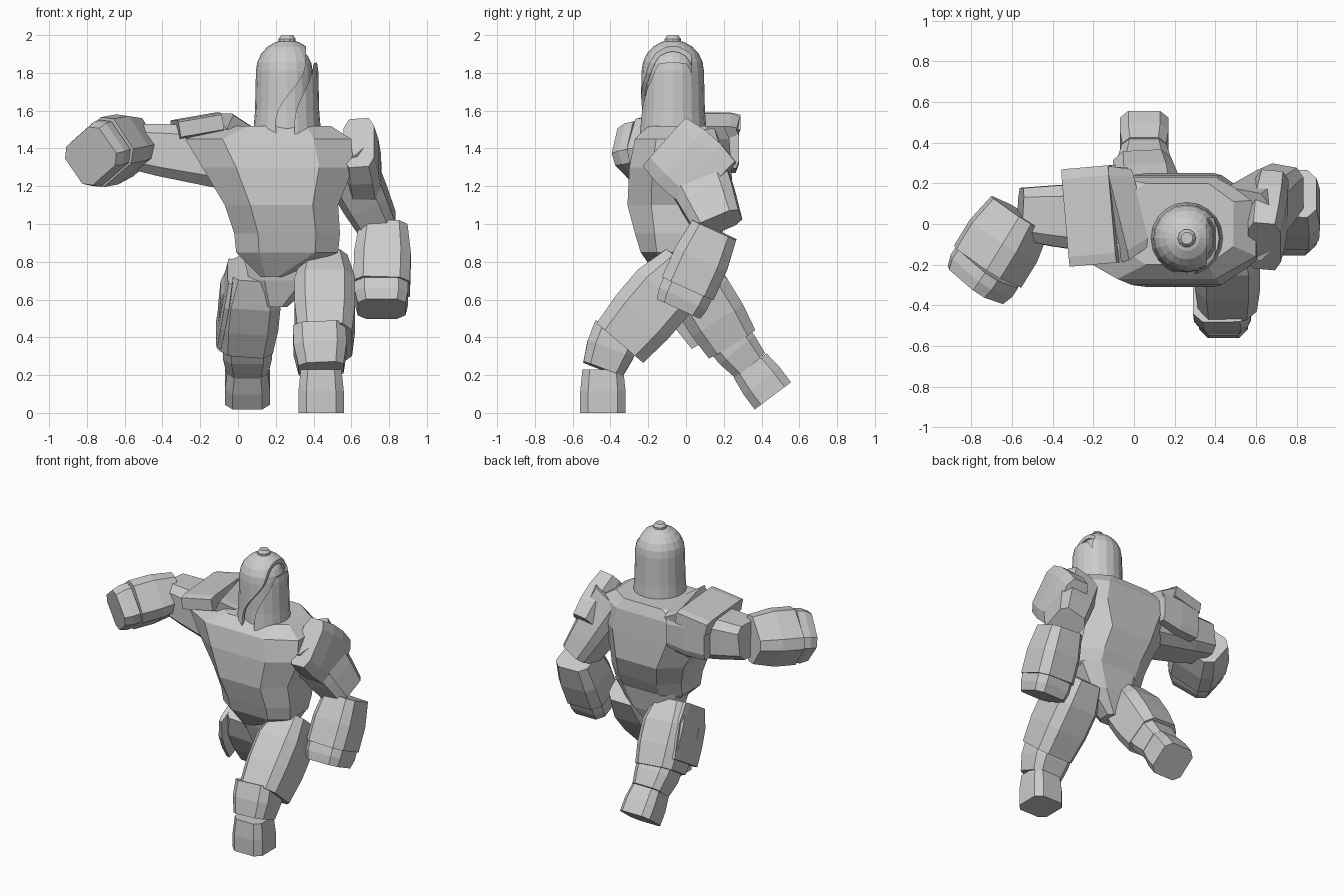
import bpy, bmesh, math
from mathutils import Vector

cube = bpy.data.objects.get("Cube")
if cube:
    bpy.data.objects.remove(cube)

grey = bpy.data.materials.new("light_grey")
grey.use_nodes = True
grey.diffuse_color = (.6, .6, .6, 1)
grey.node_tree.nodes["Principled BSDF"].inputs["Base Color"].default_value = grey.diffuse_color

ACROSS = Vector((1, 0, 0))
UPRIGHT = Vector((0, 0, 1))
TILTED = Vector((.7, -.5, .6))


def bridge(name, loops):
    """Skin a stack of equal loops and cap both ends."""
    bm = bmesh.new()
    rings = [[bm.verts.new(point) for point in loop] for loop in loops]
    count = len(rings[0])
    for lower, upper in zip(rings, rings[1:]):
        for i in range(count):
            j = (i + 1) % count
            bm.faces.new((lower[i], lower[j], upper[j], upper[i]))
    bm.faces.new(rings[0])
    bm.faces.new(rings[-1])
    bmesh.ops.recalc_face_normals(bm, faces=bm.faces)
    mesh = bpy.data.meshes.new(name)
    bm.to_mesh(mesh)
    bm.free()
    mesh.materials.append(grey)
    obj = bpy.data.objects.new(name, mesh)
    bpy.context.collection.objects.link(obj)
    return obj


def octagon(centre, side, other, cut):
    """Rectangle spanned by two half axes, with its corners cut back."""
    half = [(1, cut), (cut, 1), (-cut, 1), (-1, cut)]
    corners = half + [(-a, -b) for a, b in half]
    return [centre + side * a + other * b for a, b in corners]


def limb(name, start, end, width, depth, profile, side=ACROSS, cut=.65):
    """Straight octagonal block whose thickness follows the profile."""
    start, end = Vector(start), Vector(end)
    along = (end - start).normalized()
    side = (side - along * side.dot(along)).normalized()
    other = along.cross(side)
    steps = len(profile) - 1
    return bridge(name, [octagon(start.lerp(end, i / steps), side * width * scale,
                                 other * depth * scale, cut)
                         for i, scale in enumerate(profile)])


def body(name, rings):
    """Stack of level octagons: height, centre x, centre y, half width, half depth."""
    return bridge(name, [octagon(Vector((x, y, z)), Vector((width, 0, 0)),
                                 Vector((0, depth, 0)), cut=.55)
                         for z, x, y, width, depth in rings])


# Torso and hips
body("torso", [(.72, .18, -.08, .06, .07), (.85, .26, -.05, .27, .19),
               (.95, .26, -.04, .28, .23), (1.1, .23, -.03, .3, .28),
               (1.3, .21, -.03, .4, .27), (1.45, .16, -.02, .44, .25),
               (1.52, .21, 0, .28, .2)])
body("pelvis", [(.56, .2, 0, .06, .07), (.7, .24, 0, .18, .12), (.86, .27, 0, .25, .15)])

# Legs in mid stride
THIGH = (.75, 1, 1, .9)
SHIN = (1, 1, .85)
FOOT = (.9, 1, 1)

front_ankle = (.44, -.44, .23)
limb("front_thigh", (.46, 0, .78), (.46, -.35, .37), .16, .18, THIGH)
limb("front_shin", (.43, -.36, .44), front_ankle, .14, .13, SHIN)
limb("front_foot", front_ankle, (.44, -.44, 0), .12, .12, FOOT)

back_ankle = (.05, .34, .25)
limb("back_thigh", (.08, 0, .76), (.04, .24, .37), .16, .16, THIGH)
limb("back_shin", (.05, .2, .42), back_ankle, .13, .12, SHIN)
limb("back_foot", back_ankle, (.05, .46, .09), .12, .12, FOOT)
limb("back_thigh_guard", (-.04, -.04, .75), (-.1, .16, .42), .02, .17, THIGH)

# Raised arm
FOREARM = (.85, 1, 1)
FIST = (1, 1, .9)
UPPER_ARM = (1.2, 1.1, 1, .85)
GUARD = (.9, 1, 1, .9)

elbow = (-.56, .05, 1.41)
wrist = (-.72, -.21, 1.38)
limb("raised_upper_arm", (-.05, .02, 1.35), elbow, .14, .15, UPPER_ARM, UPRIGHT)
limb("raised_forearm", elbow, wrist, .17, .15, FOREARM, TILTED)
limb("raised_fist", wrist, (-.78, -.3, 1.36), .16, .14, FIST, TILTED)
limb("raised_shoulder_guard", (-.33, .03, 1.5), (-.1, .05, 1.54), .05, .24, (1, 1), UPRIGHT, .8)
limb("raised_shoulder_crest", (-.1, .05, 1.54), (.02, .08, 1.48), .05, .24, (1, .8), UPRIGHT, .8)
limb("raised_shoulder_back", (-.33, .22, 1.4), (-.03, .24, 1.4), .13, .05, (1, 1, .8), UPRIGHT)

# Lowered arm
wrist = (.76, .01, .66)
limb("lowered_upper_arm", (.54, 0, 1.4), (.74, .17, 1), .12, .15, UPPER_ARM)
limb("lowered_forearm", (.77, .15, .97), wrist, .15, .15, FOREARM)
limb("lowered_fist", wrist, (.76, -.04, .55), .14, .14, FIST)
limb("lowered_shoulder_guard", (.64, -.11, 1.43), (.68, .15, 1.2), .09, .19, GUARD)


# Head and helmet
def lathe(name, profile, segments):
    """Revolve a profile of radius and height around the head's axis."""
    turns = [math.tau * i / segments for i in range(segments)]
    return bridge(name, [[(.26 + radius * math.cos(turn), -.07 + radius * math.sin(turn), z)
                          for turn in turns] for radius, z in profile])


def dome(radius, base):
    """Bell that flares to its base under a round crown."""
    flare = [(radius * 1.1, base), (radius * 1.03, 1.6)]
    angles = [math.radians(85) * i / 5 for i in range(6)]
    return flare + [(radius * math.cos(a), 1.81 + radius * math.sin(a)) for a in angles]


lathe("head", dome(.135, 1.46), 20)
helmet = lathe("helmet", dome(.165, 1.46), 20)
lathe("helmet_button", [(.045, 1.95), (.045, 1.98), (.03, 2)], 10)


# Slash opening that sweeps from the face up over one side
def sweep(start, reach, z):
    """Edge that rises straight, then leans sideways."""
    t = min(max((z - 1.55) / .3, 0), 1)
    return (start + reach * t * t * (3 - 2 * t), z)


heights = [1.4 + .05 * i for i in range(10)]
outline = [sweep(.2, .16, z) for z in heights] + [(.36, 2), (.5, 2), (.5, 1.88)]
outline += [sweep(.3, .1, z) for z in reversed(heights)]
slash = bridge("slash_cutter", [[(x, y, z) for x, z in outline] for y in (-.4, .03)])
hollow = lathe("hollow_cutter", dome(.145, 1.4), 20)
for cutter in (hollow, slash):
    cut = helmet.modifiers.new(cutter.name, 'BOOLEAN')
    cut.operation = 'DIFFERENCE'
    cut.solver = 'EXACT'
    cut.object = cutter
    cutter.hide_render = True
    cutter.hide_set(True)
